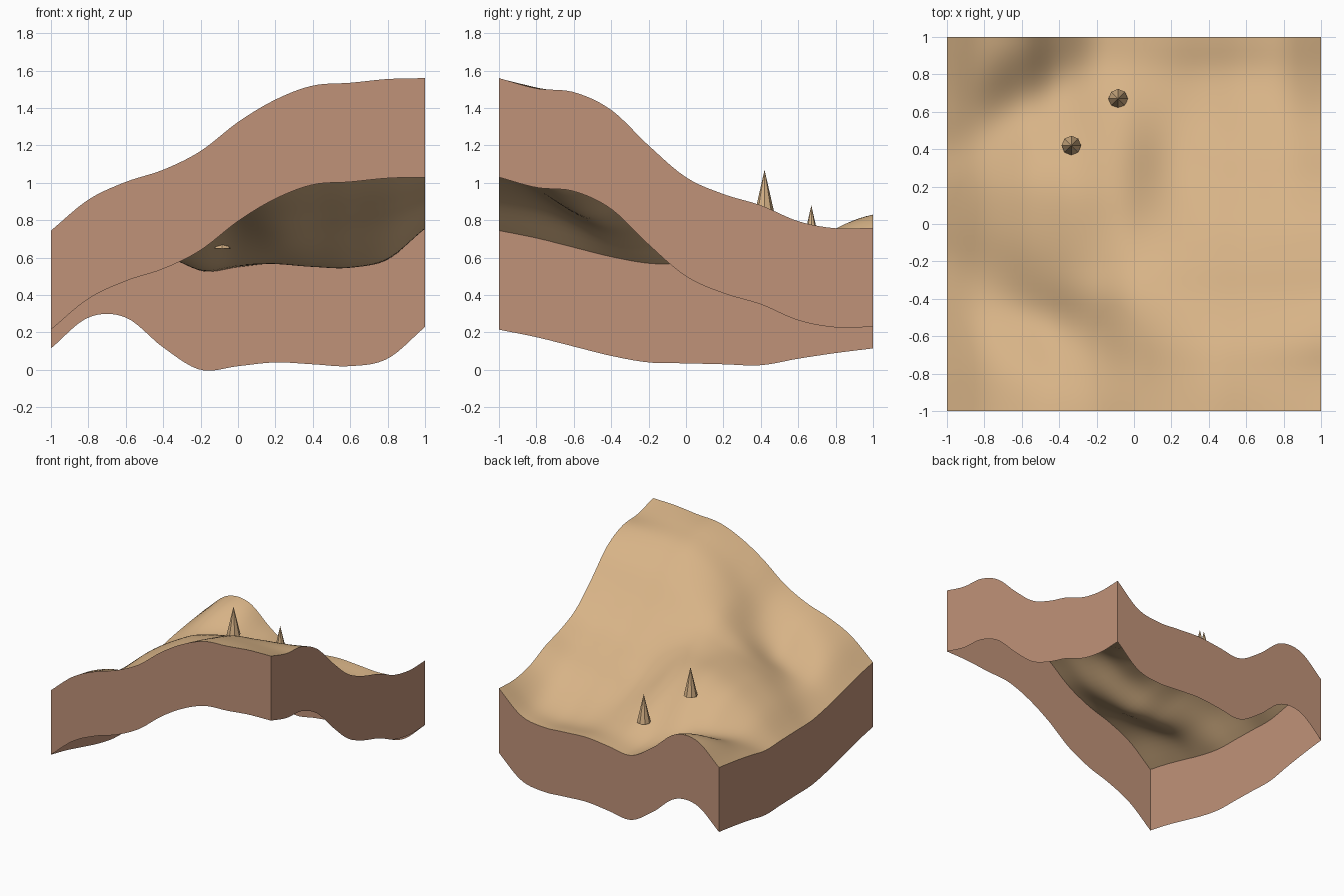
import bpy
import bmesh
from math import cos, exp, radians, sin
from mathutils import Vector

CELLS = 56          # grid cells along each side of the terrain
SKIRT = 0.53        # height of the cut earth walls

# Remove the default object
default_cube = bpy.data.objects.get("Cube")
if default_cube:
    bpy.data.objects.remove(default_cube, do_unlink=True)


def make_material(name, colour):
    material = bpy.data.materials.new(name)
    material.use_nodes = True
    material.diffuse_color = (*colour, 1)
    shader = material.node_tree.nodes["Principled BSDF"]
    shader.inputs["Base Color"].default_value = (*colour, 1)
    shader.inputs["Roughness"].default_value = 0.9
    return material


sand = make_material("sand", (0.68, 0.45, 0.24))
earth = make_material("brown earth", (0.53, 0.29, 0.19))

# Height profiles of the four borders, evenly spaced from -1 to 1
FRONT = [.745, .91, 1.005, 1.07, 1.17, 1.325, 1.445, 1.52, 1.535, 1.555, 1.56]
BACK = [.645, .81, .81, .65, .53, .55, .57, .56, .55, .59, .76]
LEFT = [.745, .705, .655, .605, .57, .565, .56, .555, .59, .62, .645]
RIGHT = [1.56, 1.505, 1.485, 1.39, 1.2, 1.03, .94, .88, .795, .757, .76]

# Hills and hollows: centre x, centre y, length, width, angle, height
MOUNDS = [
    (-.24, .2, .25, .38, 0, .26),       # central ridge
    (-.5, -.53, .33, .16, -27, -.14),   # diagonal gully before the ridge
    (-.66, .61, .32, .17, 35, -.16),    # hollow behind the ridge
    (.2, .36, .13, .2, 0, -.05),        # dip beside the ridge
    (.4, .82, .35, .15, 0, -.05),       # dip along the back
    (.75, .2, .22, .35, 0, .05),        # gentle swell on the long slope
    (.55, -.82, .4, .25, 0, .07),       # summit shoulder
]


def profile(points, t):
    """Smooth curve through evenly spaced heights, t from 0 to 1."""
    last = len(points) - 1
    i = min(int(t * last), last - 1)
    f = t * last - i
    b, c = points[i], points[i + 1]
    a = points[i - 1] if i > 0 else 2 * b - c
    d = points[i + 2] if i + 2 <= last else 2 * c - b
    return b + f / 2 * (c - a + f * (2 * a - 5 * b + 4 * c - d
                                     + f * (3 * (b - c) + d - a)))


def mix(a, b, t):
    return a + (b - a) * t


def mound(x, y, cx, cy, length, width, angle, rise):
    """Rounded hill, or hollow when the rise is negative."""
    c, s = cos(radians(angle)), sin(radians(angle))
    along = ((x - cx) * c + (y - cy) * s) / length
    across = ((y - cy) * c - (x - cx) * s) / width
    return rise * exp(-(along ** 2 + across ** 2) / 2)


def height(x, y):
    """Surface spanned between the borders, plus the mounds."""
    u, v = (x + 1) / 2, (y + 1) / 2
    across = mix(profile(LEFT, v), profile(RIGHT, v), u)
    along = mix(profile(FRONT, u), profile(BACK, u), v)
    corners = mix(mix(FRONT[0], FRONT[-1], u), mix(BACK[0], BACK[-1], u), v)
    fade = (1 - x ** 6) * (1 - y ** 6)
    return across + along - corners + fade * sum(mound(x, y, *m) for m in MOUNDS)


def add_object(name, bm, materials):
    mesh = bpy.data.meshes.new(name)
    bm.to_mesh(mesh)
    bm.free()
    for material in materials:
        mesh.materials.append(material)
    obj = bpy.data.objects.new(name, mesh)
    bpy.context.collection.objects.link(obj)
    return obj


# Terrain sheet, open below, with earth walls hanging from its border
bm = bmesh.new()
bmesh.ops.create_grid(bm, x_segments=CELLS, y_segments=CELLS, size=1)
for vert in bm.verts:
    vert.co.z = height(vert.co.x, vert.co.y)
border = [edge for edge in bm.edges if edge.is_boundary]
skirt = bmesh.ops.extrude_edge_only(bm, edges=border)["geom"]
for item in skirt:
    if isinstance(item, bmesh.types.BMVert):
        item.co.z -= SKIRT
for item in skirt:
    if isinstance(item, bmesh.types.BMFace):
        item.material_index = 1
        item.normal_update()
        centre = item.calc_center_median()
        if item.normal.dot(Vector((centre.x, centre.y, 0))) < 0:
            item.normal_flip()
terrain = add_object("terrain", bm, [sand, earth])

bpy.ops.object.select_all(action="DESELECT")
terrain.select_set(True)
bpy.context.view_layer.objects.active = terrain
bpy.ops.object.shade_smooth_by_angle(angle=0.6)


# Pointed rock spires set slightly into the ground
def add_spire(name, x, y, base, tip):
    bm = bmesh.new()
    bmesh.ops.create_cone(bm, cap_ends=True, segments=8, radius1=0.052,
                          radius2=0, depth=tip - base)
    spire = add_object(name, bm, [sand])
    spire.location = (x, y, (base + tip) / 2)


add_spire("ridge_spire", -0.335, 0.42, 0.84, 1.07)
add_spire("valley_spire", -0.085, 0.67, 0.65, 0.88)
